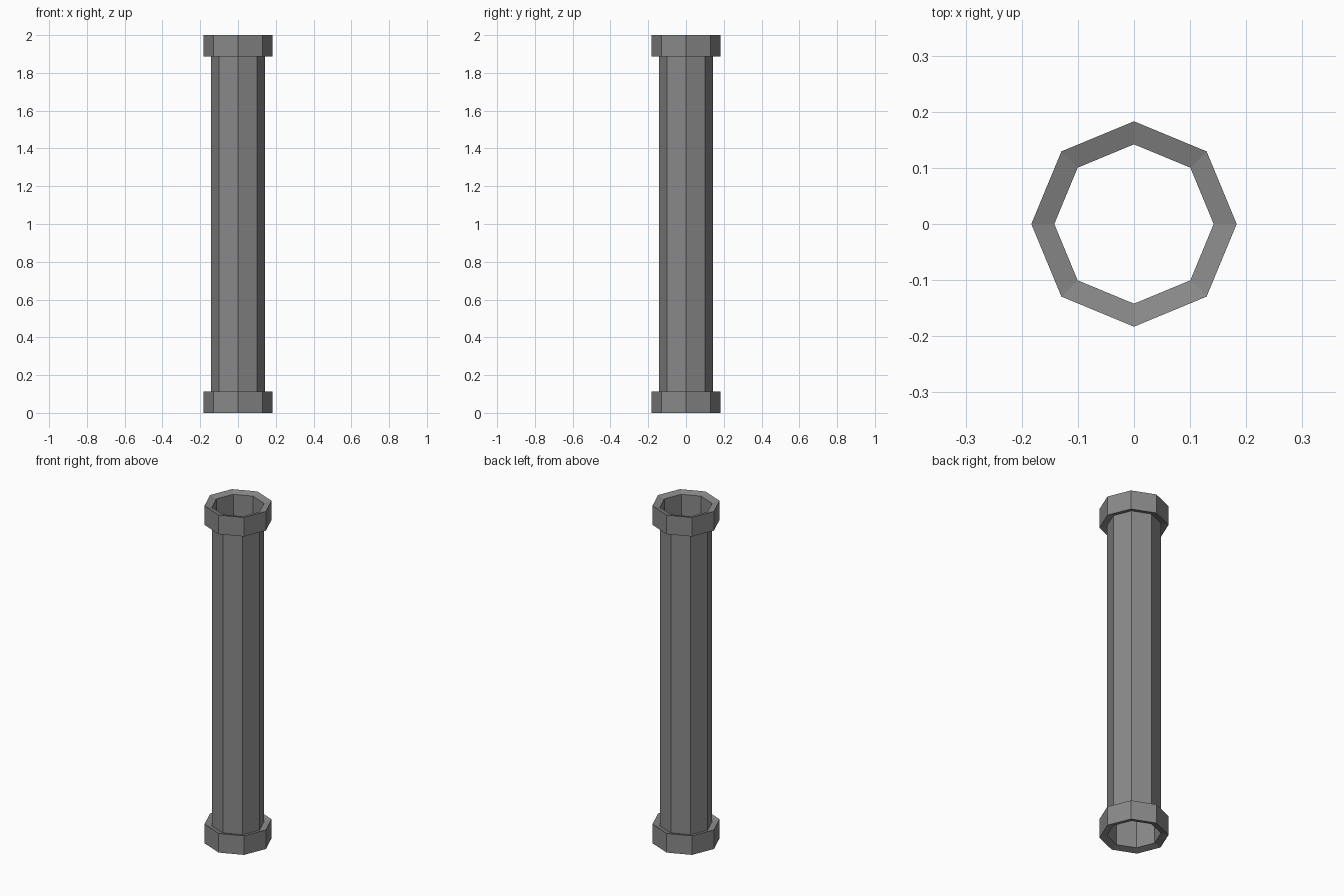
import bpy, bmesh, math

if "Cube" in bpy.data.objects:
    bpy.data.objects.remove(bpy.data.objects["Cube"])

SIDES = 8
R_PIPE, R_COLLAR = 0.142, 0.183
HEIGHT, COLLAR_H, DIP = 2.0, 0.113, 0.012

metal = bpy.data.materials.new("grey metal")
metal.diffuse_color = (0.25, 0.25, 0.25, 1)
metal.use_nodes = True
metal.node_tree.nodes["Principled BSDF"].inputs["Base Color"].default_value = metal.diffuse_color


def lathe(name, profile):
    """Spin (radius, z) points round z with flat octagonal facets."""
    bm = bmesh.new()
    rings = []
    for r, z in profile:
        rings.append([bm.verts.new((r * math.cos(2 * math.pi * i / SIDES),
                                    r * math.sin(2 * math.pi * i / SIDES), z))
                      for i in range(SIDES)])
    for a, b in zip(rings, rings[1:]):
        for i in range(SIDES):
            j = (i + 1) % SIDES
            bm.faces.new((a[i], a[j], b[j], b[i]))
    me = bpy.data.meshes.new(name)
    bm.to_mesh(me)
    bm.free()
    me.materials.append(metal)
    ob = bpy.data.objects.new(name, me)
    bpy.context.collection.objects.link(ob)
    return ob


# Hollow pipe wall, open at both ends
lathe("pipe_wall", [(R_PIPE, DIP), (R_PIPE, HEIGHT - DIP)])

# Flanged collars, with rims dished slightly inward
for name, z0 in (("bottom_collar", 0.0), ("top_collar", HEIGHT - COLLAR_H)):
    z1 = z0 + COLLAR_H
    lathe(name, [(R_PIPE, z0 + DIP), (R_COLLAR, z0),
                 (R_COLLAR, z1), (R_PIPE, z1 - DIP)])
